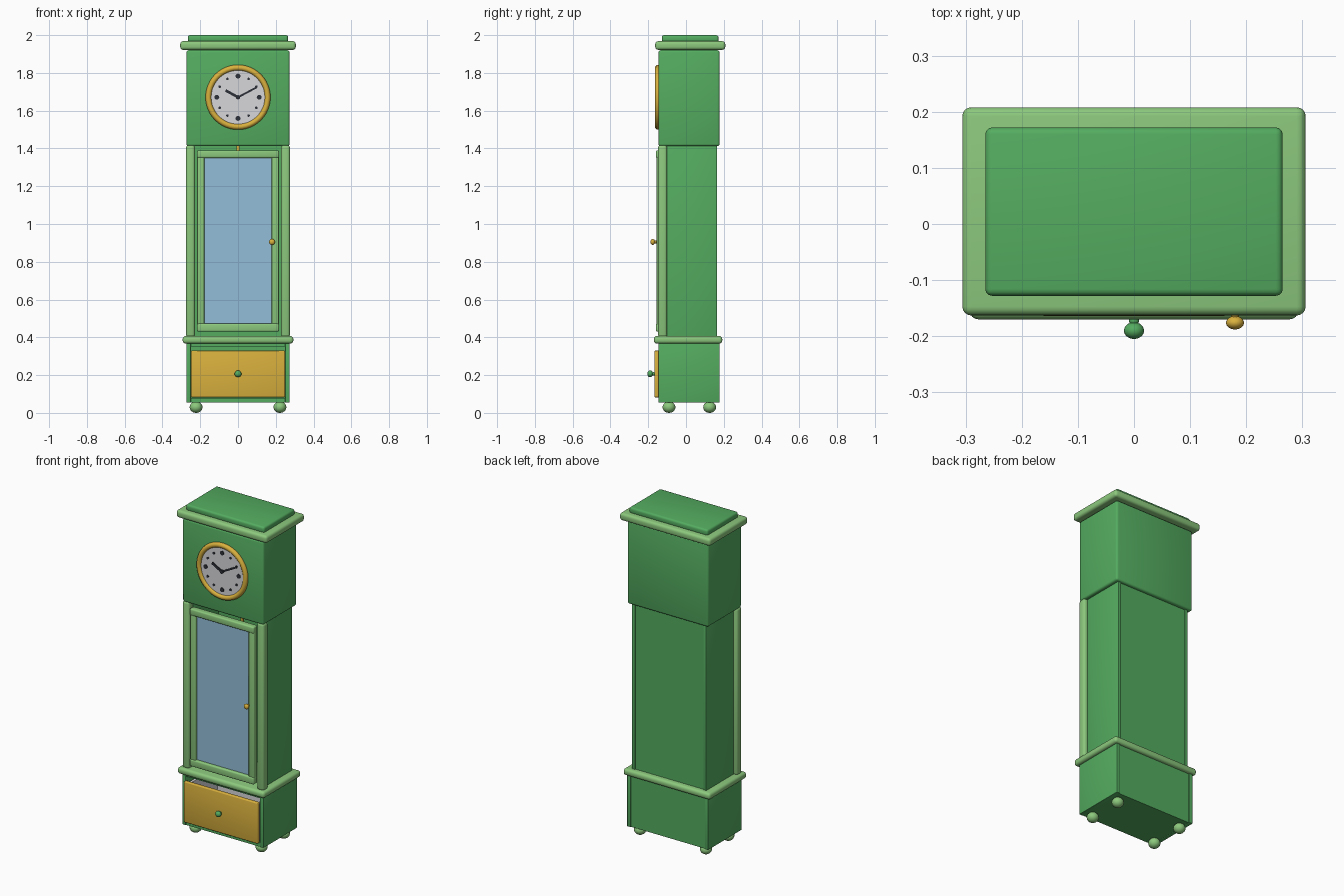
import bpy, bmesh, math
from mathutils import Matrix, Vector

if "Cube" in bpy.data.objects:
    bpy.data.objects.remove(bpy.data.objects["Cube"])


def colour(name, rgb):
    m = bpy.data.materials.new(name)
    m.diffuse_color = (*rgb, 1)
    m.use_nodes = True
    m.node_tree.nodes["Principled BSDF"].inputs["Base Color"].default_value = m.diffuse_color
    return m


GREEN = colour("green paint", (0.089, 0.413, 0.117))
LIGHT = colour("light green trim", (0.262, 0.578, 0.205))
GOLD = colour("gold", (0.70, 0.44, 0.048))
GLASS = colour("blue glass", (0.296, 0.515, 0.687))
PALE = colour("pale grey", (0.68, 0.68, 0.70))
DARK = colour("dark grey", (0.026, 0.03, 0.04))


def finish(name, bm, mat):
    me = bpy.data.meshes.new(name)
    bmesh.ops.recalc_face_normals(bm, faces=bm.faces)
    bm.to_mesh(me)
    bm.free()
    me.materials.append(mat)
    me.polygons.foreach_set("use_smooth", [True] * len(me.polygons))
    me.set_sharp_from_angle(angle=math.radians(40))
    ob = bpy.data.objects.new(name, me)
    bpy.context.collection.objects.link(ob)
    return ob


def box(name, x, y, z, mat, bevel=0.0, seg=3):
    """Box from (min, max) ranges with rounded edges."""
    bm = bmesh.new()
    bmesh.ops.create_cube(bm, size=1)
    for v in bm.verts:
        v.co = Vector([(r[0] + r[1]) / 2 + c * (r[1] - r[0])
                       for r, c in zip((x, y, z), v.co)])
    if bevel:
        bmesh.ops.bevel(bm, geom=bm.edges[:], offset=bevel, segments=seg,
                        profile=0.5, affect='EDGES')
    return finish(name, bm, mat)


def ball(name, centre, radii, mat):
    bm = bmesh.new()
    bmesh.ops.create_uvsphere(bm, u_segments=20, v_segments=12, radius=1,
                              matrix=Matrix.Translation(centre) @ Matrix.Diagonal((*radii, 1)))
    return finish(name, bm, mat)


def disc(name, x, z, r, y0, y1, mat, sides=32):
    """Cylinder whose axis runs along y."""
    bm = bmesh.new()
    m = Matrix.Translation((x, (y0 + y1) / 2, z)) @ Matrix.Rotation(math.pi / 2, 4, 'X')
    bmesh.ops.create_cone(bm, cap_ends=True, segments=sides, radius1=r, radius2=r,
                          depth=abs(y1 - y0), matrix=m)
    return finish(name, bm, mat)


def sides(name, x, y, z, mat, bevel=0.0):
    """Matching left and right boxes."""
    box(name + "_right", x, y, z, mat, bevel)
    box(name + "_left", (-x[1], -x[0]), y, z, mat, bevel)


# Feet
for i, (x, y) in enumerate([(s * 0.222, y) for s in (-1, 1) for y in (-0.09, 0.125)]):
    ball(f"foot_{i + 1}", (x, y, 0.03), (0.034, 0.034, 0.03), LIGHT)

# Base cabinet, open at the front
sides("base_side", (0.25, 0.273), (-0.146, 0.178), (0.055, 0.372), GREEN, 0.003)
box("base_back", (-0.252, 0.252), (0.155, 0.172), (0.056, 0.37), GREEN)
box("base_floor", (-0.252, 0.252), (-0.143, 0.17), (0.056, 0.08), GREEN)
box("base_top_rail", (-0.252, 0.252), (-0.143, 0.17), (0.352, 0.372), GREEN)
box("waist_moulding", (-0.293, 0.293), (-0.17, 0.192), (0.367, 0.407), LIGHT, 0.016, 4)

# Drawer: front panel, open box and knob
box("drawer_front", (-0.249, 0.249), (-0.167, -0.144), (0.082, 0.33), GOLD, 0.005)
sides("drawer_side", (0.225, 0.24), (-0.145, 0.14), (0.09, 0.315), PALE)
box("drawer_back", (-0.23, 0.23), (0.125, 0.14), (0.09, 0.315), PALE)
box("drawer_floor", (-0.23, 0.23), (-0.145, 0.13), (0.09, 0.105), PALE)
ball("drawer_knob_neck", (0, -0.172, 0.207), (0.009, 0.009, 0.009), GREEN)
ball("drawer_knob", (0, -0.19, 0.207), (0.018, 0.015, 0.018), GREEN)

# Trunk, open behind the door
sides("trunk_side", (0.23, 0.251), (-0.105, 0.164), (0.4, 1.42), GREEN, 0.003)
box("trunk_back", (-0.232, 0.232), (0.142, 0.158), (0.4, 1.42), GREEN)
sides("trunk_pillar", (0.228, 0.275), (-0.148, -0.1), (0.4, 1.418), LIGHT, 0.014)

# Pendulum behind the door
box("pendulum_rod", (-0.008, 0.008), (0.035, 0.045), (0.74, 1.418), GOLD)
disc("pendulum_bob", 0, 0.74, 0.085, 0.03, 0.05, GOLD)

# Glazed door
sides("door_stile", (0.178, 0.216), (-0.155, -0.122), (0.435, 1.385), LIGHT, 0.006)
for name, z in (("door_bottom_rail", (0.43, 0.473)), ("door_top_rail", (1.35, 1.39))):
    box(name, (-0.217, 0.217), (-0.16, -0.12), z, LIGHT, 0.008)
box("door_glass", (-0.18, 0.18), (-0.142, -0.136), (0.465, 1.36), GLASS)
ball("door_knob_neck", (0.18, -0.16, 0.905), (0.008, 0.01, 0.008), GOLD)
ball("door_knob", (0.18, -0.176, 0.905), (0.016, 0.012, 0.016), GOLD)

# Hood, cornice and cap
box("hood", (-0.273, 0.273), (-0.146, 0.178), (1.412, 1.92), GREEN, 0.012)
box("cornice", (-0.306, 0.306), (-0.163, 0.208), (1.922, 1.968), LIGHT, 0.016, 4)
box("cornice_core", (-0.26, 0.26), (-0.13, 0.165), (1.91, 1.93), GREEN)
box("top_cap", (-0.265, 0.265), (-0.128, 0.172), (1.96, 2.0), GREEN, 0.012)

# Clock dial
CZ = 1.671
disc("dial", 0, CZ, 0.15, -0.14, -0.152, PALE, 48)

# Bezel ring, swept from a round section
bm = bmesh.new()
N, M = 48, 10
rings = []
for i in range(N):
    a = 2 * math.pi * i / N
    ring = []
    for j in range(M):
        b = 2 * math.pi * j / M
        r = 0.1565 + 0.0155 * math.cos(b)
        ring.append(bm.verts.new((r * math.sin(a), -0.148 - 0.0165 * math.sin(b),
                                  CZ + r * math.cos(a))))
    rings.append(ring)
for i in range(N):
    p, q = rings[i], rings[(i + 1) % N]
    for j in range(M):
        k = (j + 1) % M
        bm.faces.new((p[j], p[k], q[k], q[j]))
finish("bezel", bm, GOLD)

# Hour marks, larger at the quarters
for i in range(12):
    a = math.radians(30 * i)
    disc(f"hour_mark_{i + 1}", 0.112 * math.sin(a), CZ + 0.112 * math.cos(a),
         0.007 if i % 3 else 0.013, -0.151, -0.156, DARK, 16)

# Hands, turned about the dial centre
for name, length, width, angle in (("hour_hand", 0.075, 0.007, -61),
                                   ("minute_hand", 0.113, 0.005, 62)):
    hand = box(name, (-width, width), (-0.159, -0.154), (0, length), DARK)
    hand.data.transform(Matrix.Translation((0, 0, CZ))
                        @ Matrix.Rotation(math.radians(angle), 4, 'Y'))
disc("hand_hub", 0, CZ, 0.011, -0.152, -0.161, DARK, 16)
